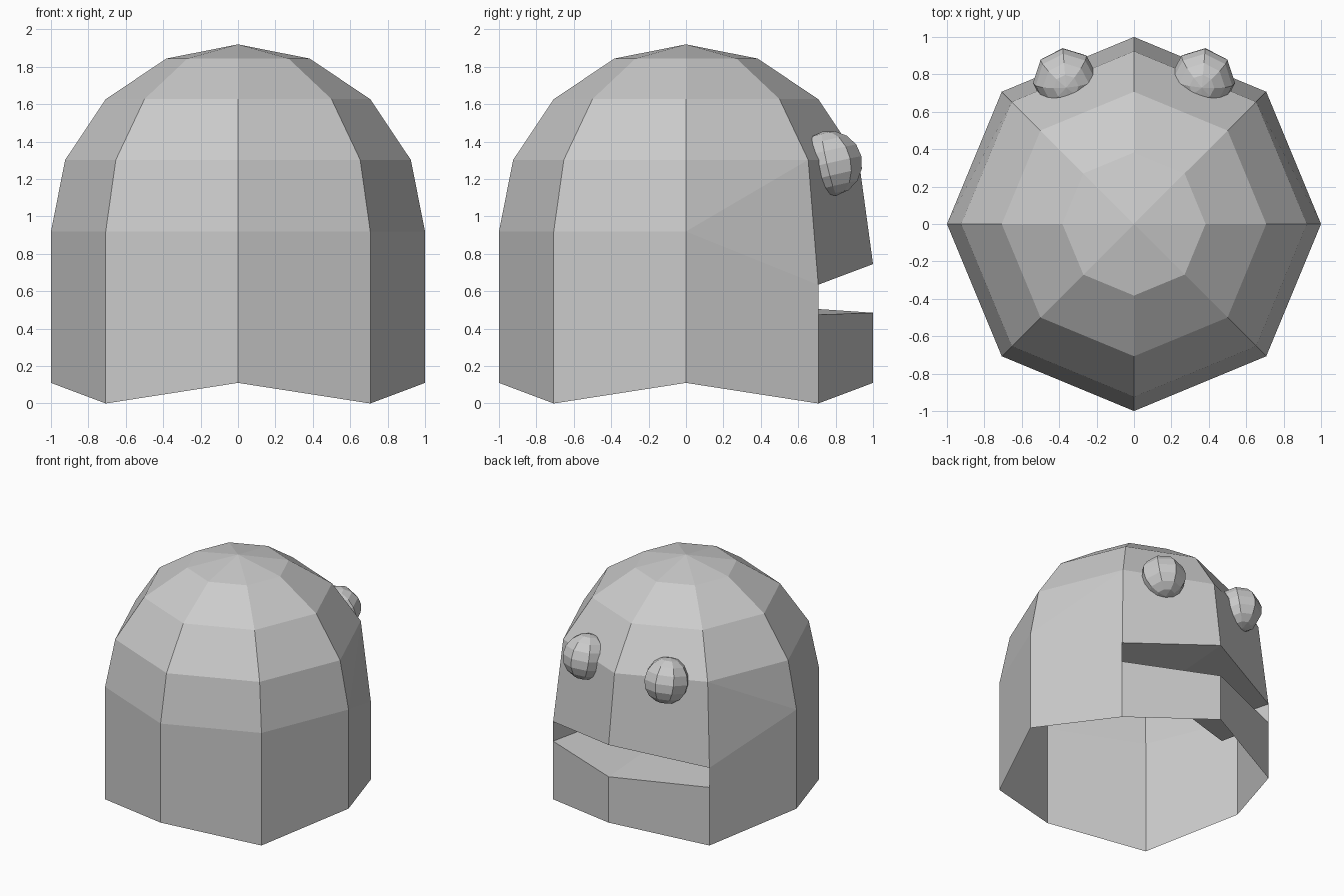
import bpy, bmesh
from math import sin, cos, pi, radians

if "Cube" in bpy.data.objects:
    bpy.data.objects.remove(bpy.data.objects["Cube"])

bm = bmesh.new()
SIDES, BASE = 8, 0.92
MOUTH = (1, 2, 3)                      # columns carrying the mouth, on the +y side
UPPER = {1: 0.635, 2: 0.745, 3: 0.635}
LOWER = {1: 0.475, 2: 0.485, 3: 0.475}


def ring_point(i, r, z):
    a = 2 * pi * i / SIDES
    return bm.verts.new((r * cos(a), r * sin(a), z))


# Rows of the body: zigzag rim, wall top (pulled down to the upper lip), dome rings
rows = [[ring_point(i, 1, 0 if i % 2 else 0.11) for i in range(SIDES)],
        [ring_point(i, 1, UPPER.get(i, BASE)) for i in range(SIDES)]]
for k in (1, 2, 3):
    t = k * pi / 8
    rows.append([ring_point(i, cos(t), BASE + sin(t)) for i in range(SIDES)])
apex = bm.verts.new((0, 0, BASE + 1))
rim, top = rows[0], rows[1]
lip = {i: ring_point(i, 1, LOWER[i]) for i in MOUTH}

for i in range(SIDES):
    j = (i + 1) % SIDES
    # Wall below the dome, broken by the mouth
    if i in MOUTH and j in MOUTH:
        bm.faces.new((rim[i], rim[j], lip[j], lip[i]))
    else:
        loop = [rim[i], rim[j]]
        if j in MOUTH:
            loop.append(lip[j])
        loop += [top[j], top[i]]
        if i in MOUTH:
            loop.append(lip[i])
        bm.faces.new(loop)
    # Dome bands
    for k in (1, 2, 3):
        a, b, c, d = rows[k][i], rows[k][j], rows[k + 1][j], rows[k + 1][i]
        if k == 1 and i == 0:
            bm.faces.new((a, b, c))
            bm.faces.new((a, c, d))
        elif k == 1 and i == 3:
            bm.faces.new((a, b, d))
            bm.faces.new((b, c, d))
        else:
            bm.faces.new((a, b, c, d))
    bm.faces.new((rows[4][i], rows[4][j], apex))

# Mouth pocket: floor, roof, back wall and two ends
back_xy = {1: (0.615, 0.28), 2: (0, 0.41), 3: (-0.615, 0.28)}
low = {i: bm.verts.new((*back_xy[i], 0.525 if i == 2 else 0.473)) for i in MOUTH}
high = {i: bm.verts.new((*back_xy[i], 0.70 if i == 2 else 0.65)) for i in MOUTH}
for i, j in ((1, 2), (2, 3)):
    bm.faces.new((lip[i], lip[j], low[j], low[i]))
    bm.faces.new((low[i], low[j], high[j], high[i]))
    bm.faces.new((high[i], high[j], top[j], top[i]))
for i in (1, 3):
    bm.faces.new((lip[i], low[i], high[i], top[i]))

bmesh.ops.recalc_face_normals(bm, faces=bm.faces[:])
mesh = bpy.data.meshes.new("body")
bm.to_mesh(mesh)
bm.free()
bpy.context.collection.objects.link(bpy.data.objects.new("body", mesh))

# Eyes: small faceted balls half sunk in the face
for name, s in (("eye_left", -1), ("eye_right", 1)):
    bpy.ops.mesh.primitive_uv_sphere_add(segments=8, ring_count=8, radius=0.175,
                                         location=(s * 0.366, 0.768, 1.283),
                                         rotation=(radians(13), 0, s * radians(-5)))
    bpy.context.object.name = name
